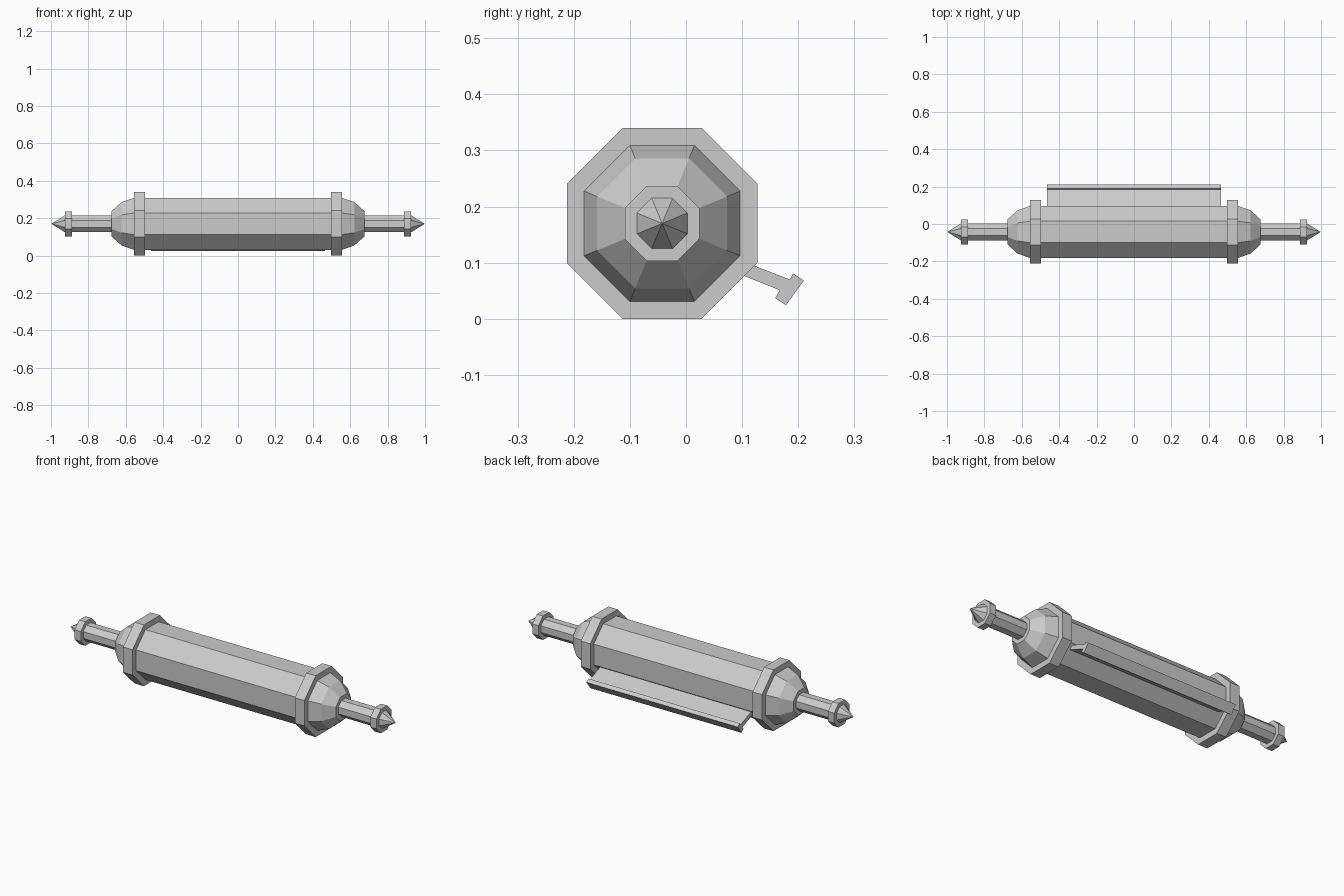
import bpy, bmesh
from math import cos, sin, pi

if "Cube" in bpy.data.objects:
    bpy.data.objects.remove(bpy.data.objects["Cube"])

CY, CZ, SIDES = -0.0425, 0.17, 8      # scroll axis runs along x


def finish(name, bm):
    bmesh.ops.recalc_face_normals(bm, faces=bm.faces[:])
    mesh = bpy.data.meshes.new(name)
    bm.to_mesh(mesh)
    bm.free()
    ob = bpy.data.objects.new(name, mesh)
    bpy.context.collection.objects.link(ob)
    return ob


def lathe(name, profile):
    """Octagonal solid about the x axis from (x, distance to flat) pairs."""
    bm = bmesh.new()
    rings = []
    for x, apothem in profile:
        if apothem == 0:
            rings.append([bm.verts.new((x, CY, CZ))] * SIDES)
            continue
        r = apothem / cos(pi / SIDES)
        angles = [(i + 0.5) * 2 * pi / SIDES for i in range(SIDES)]
        rings.append([bm.verts.new((x, CY + r * cos(a), CZ + r * sin(a))) for a in angles])
    for a, b in zip(rings, rings[1:]):
        for i in range(SIDES):
            j = (i + 1) % SIDES
            quad = list(dict.fromkeys((a[i], a[j], b[j], b[i])))
            bm.faces.new(quad)
    for ring in (rings[0], rings[-1]):
        if len(set(ring)) == SIDES:
            bm.faces.new(ring)
    return finish(name, bm)


def extrude_x(name, outline, half):
    """Prism along x from a (y, z) outline."""
    bm = bmesh.new()
    face = bm.faces.new([bm.verts.new((-half, y, z)) for y, z in outline])
    new = bmesh.ops.extrude_face_region(bm, geom=[face])["geom"]
    verts = [v for v in new if isinstance(v, bmesh.types.BMVert)]
    bmesh.ops.translate(bm, verts=verts, vec=(2 * half, 0, 0))
    return finish(name, bm)


# Rolled body
lathe("scroll_body", [(-0.52, 0.139), (0.52, 0.139)])

# Matching fittings at both ends
for side, s in (("left", -1), ("right", 1)):
    parts = {
        "collar": [(0.498, 0.17), (0.556, 0.17)],
        "end_cap": [(0.556, 0.139), (0.622, 0.116), (0.677, 0.0665)],
        "handle": [(0.677, 0.045), (0.888, 0.045)],
        "finial": [(0.888, 0.0665), (0.926, 0.0665), (0.926, 0.045), (0.998, 0)],
    }
    for part, profile in parts.items():
        lathe(f"{side}_{part}", [(s * x, r) for x, r in profile])

# Pull tab: sloping sheet with a bar along its free edge
extrude_x("pull_tab", [
    (0.067, 0.116), (0.185, 0.070), (0.191, 0.081), (0.210, 0.068),
    (0.178, 0.024), (0.159, 0.037), (0.167, 0.051), (0.050, 0.098)], 0.464)
